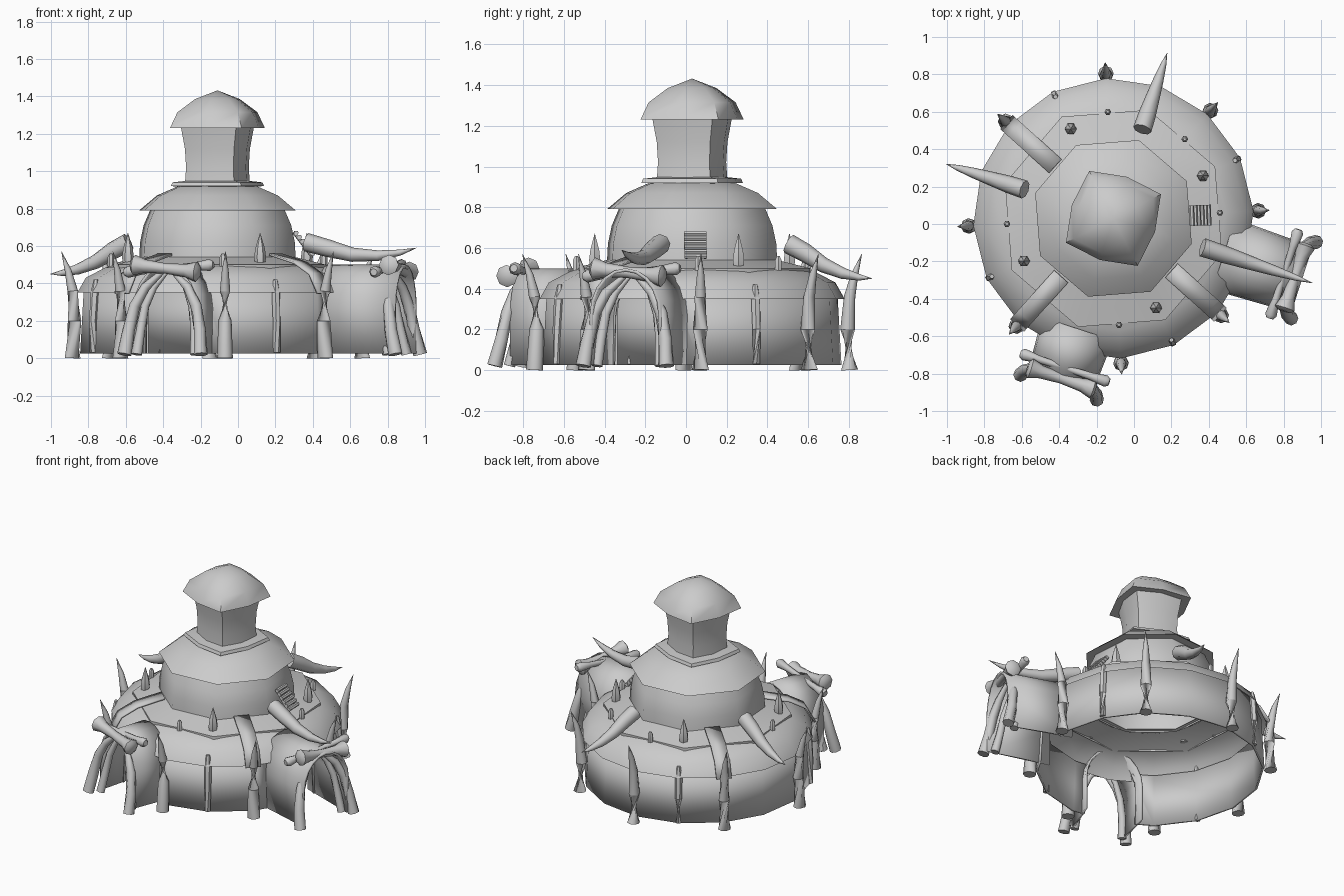
import bpy, bmesh, math
from mathutils import Vector

if "Cube" in bpy.data.objects:
    bpy.data.objects.remove(bpy.data.objects["Cube"])

CENTRE = Vector((-0.11, 0.03, 0))
mat = bpy.data.materials.new("plain grey")
mat.use_nodes = True
mat.diffuse_color = (0.6, 0.6, 0.6, 1)
mat.node_tree.nodes["Principled BSDF"].inputs["Base Color"].default_value = (0.6, 0.6, 0.6, 1)


def place(angle, dist, lat, z):
    """Point at a bearing from the hut's axis, with a sideways offset."""
    a = math.radians(angle)
    return CENTRE + Vector((dist * math.cos(a) - lat * math.sin(a),
                            dist * math.sin(a) + lat * math.cos(a), z))


def finish(name, bm, smooth=50):
    bmesh.ops.remove_doubles(bm, verts=bm.verts, dist=0.0005)
    bmesh.ops.recalc_face_normals(bm, faces=bm.faces)
    me = bpy.data.meshes.new(name)
    bm.to_mesh(me)
    bm.free()
    ob = bpy.data.objects.new(name, me)
    bpy.context.collection.objects.link(ob)
    me.materials.append(mat)
    bpy.ops.object.select_all(action='DESELECT')
    ob.select_set(True)
    bpy.context.view_layer.objects.active = ob
    bpy.ops.object.shade_smooth_by_angle(angle=math.radians(smooth))
    return ob


def loft(bm, rings, caps=False, closed=True):
    rows = [[bm.verts.new(p) for p in r] for r in rings]
    n = len(rows[0])
    for a, b in zip(rows, rows[1:]):
        for i in range(n if closed else n - 1):
            j = (i + 1) % n
            bm.faces.new((a[i], a[j], b[j], b[i]))
    if caps:
        bm.faces.new(rows[0])
        bm.faces.new(rows[-1])


def lathe(name, profile, sides, turn, ratio=1.0, smooth=50):
    """Revolve (radius, z) pairs; ratio pulls in every other corner."""
    bm = bmesh.new()
    loft(bm, [[place(turn + 360 * i / sides, r * (ratio if i % 2 else 1), 0, z)
               for i in range(sides)] for r, z in profile])
    return finish(name, bm, smooth)


def tube(name, points, radii, sides=8):
    """Tapered tube through a few points."""
    bm = bmesh.new()
    rings = []
    for i, p in enumerate(points):
        t = points[min(i + 1, len(points) - 1)] - points[max(i - 1, 0)]
        q = t.to_track_quat('Z', 'Y')
        rings.append([p + q @ Vector((radii[i] * math.cos(k * math.tau / sides),
                                      radii[i] * math.sin(k * math.tau / sides), 0))
                      for k in range(sides)])
    loft(bm, rings, caps=True)
    return finish(name, bm)


def arch(half, eave, top, steps=10):
    """Arched doorway outline as (sideways, z) pairs."""
    pts = [(half, 0.025)]
    for i in range(steps + 1):
        a = math.pi * i / steps
        pts.append((half * math.cos(a), eave + (top - eave) * math.sin(a)))
    return pts + [(-half, 0.025)]


def thicken(ob, amount):
    m = ob.modifiers.new("thickness", 'SOLIDIFY')
    m.thickness = amount
    m.offset = -1
    bpy.context.view_layer.objects.active = ob
    bpy.ops.object.modifier_apply(modifier=m.name)


# Round hut body and tiered roofs
wall = lathe("wall", [(0.735, 0.025), (0.715, 0.38)], 16, 3)
thicken(wall, 0.015)
lathe("lower_roof", [(0.75, 0.35), (0.705, 0.43), (0.6, 0.485), (0.42, 0.53)], 16, 3)
lathe("roof_ring", [(0.61, 0.48), (0.61, 0.5), (0.42, 0.545)], 8, 27)
lathe("upper_wall", [(0.44, 0.53), (0.435, 0.62), (0.415, 0.71), (0.37, 0.81)], 8, 27)
lathe("upper_roof", [(0.37, 0.79), (0.44, 0.79), (0.34, 0.87), (0.22, 0.92), (0, 0.935)], 8, 27)
lathe("chimney_collar", [(0.17, 0.915), (0.28, 0.92), (0.27, 0.94), (0.17, 0.95)], 8, 27, 0.82)
lathe("chimney", [(0.195, 0.93), (0.188, 1.02), (0.195, 1.12), (0.22, 1.24)], 8, 27, 0.85)
lathe("chimney_cap", [(0.2, 1.235), (0.285, 1.23), (0.24, 1.315), (0.135, 1.385), (0, 1.432)],
      8, 27, 0.82)

# Two arched porches, each with tusk door frames and bones above the door
for side, angle, end, door in (("front", 252, 0.88, 0.92), ("left", 342, 1.06, 1.04)):
    bm = bmesh.new()
    loft(bm, [[place(angle, d, l, z) for l, z in arch(h, 0.27, 0.5)]
              for d, h in ((0.62, 0.2), (end, 0.185))], closed=False)
    porch = finish(side + "_porch", bm)
    thicken(porch, 0.015)

    # Doorway cut through the round wall
    bm = bmesh.new()
    loft(bm, [[place(angle, d, l, z if z > 0.03 else -0.1)
               for l, z in arch(0.175, 0.26, 0.47)] for d in (0.5, 0.95)], caps=True)
    cutter = finish("cutter", bm)
    cutter.hide_render = True
    m = wall.modifiers.new("doorway", 'BOOLEAN')
    m.operation = 'DIFFERENCE'
    m.solver = 'EXACT'
    m.object = cutter
    bpy.context.view_layer.objects.active = wall
    bpy.ops.object.modifier_apply(modifier=m.name)
    bpy.data.objects.remove(cutter)

    for s, hand in ((1, "left"), (-1, "right")):
        for part, width, back, thick in (("outer", 0.215, 0, 1), ("inner", 0.165, 0.06, 0.75)):
            shape = ((1, 0.02, 0.03), (0.93, 0.15, 0), (0.8, 0.28, -0.02),
                     (0.55, 0.38, -0.04), (0.15, 0.46, -0.06))
            tube(f"{side}_door_{part}_tusk_{hand}",
                 [place(angle, door - back + o, s * width * f, z) for f, z, o in shape],
                 [r * thick for r in (0.038, 0.034, 0.03, 0.025, 0.014)])

    for part, dist, reach, thick, tilt in (("large", door - 0.02, 0.19, 0.055, -0.02),
                                           ("thin", door - 0.08, 0.25, 0.032, 0.02)):
        shape = ((-1, 0.6), (-0.92, 1), (-0.6, 0.65), (0, 0.5), (0.6, 0.65), (0.92, 1), (1, 0.6))
        tube(f"{side}_{part}_bone",
             [place(angle, dist, reach * f, 0.48 + tilt * f) for f, _ in shape],
             [thick * r for _, r in shape])

# Ring of upright tusks around the wall, with studs above them
for k in range(8):
    a = 3 + 45 * k
    tube(f"wall_tusk_{k + 1}",
         [place(a, r, 0, z) for r, z in ((0.775, 0), (0.765, 0.2), (0.775, 0.36),
                                        (0.8, 0.47), (0.835, 0.57))],
         (0.042, 0.036, 0.028, 0.018, 0.001))
    if a in (3, 48, 93, 183, 273):
        tube(f"roof_stud_{k + 1}",
             [place(a, 0.57, 0, z) for z in (0.49, 0.54, 0.56)], (0.018, 0.018, 0.008), 6)

# Slim posts on the wall and small spikes on the roof ring
for k in range(4):
    a = 25.5 + 90 * k
    if k < 4:
        tube(f"wall_post_{k + 1}",
             [place(a, r, 0, z) for r, z in ((0.735, 0.03), (0.735, 0.2), (0.725, 0.35), (0.72, 0.42))],
             (0.02, 0.022, 0.024, 0.012), 6)
    tube(f"roof_spike_{k + 1}",
         [place(a, 0.53, 0, z) for z in (0.5, 0.54, 0.59, 0.67)], (0.026, 0.032, 0.025, 0.001), 6)

# Straps laid over the lower roof
for k, a in enumerate((138, 228, 318)):
    bm = bmesh.new()
    loft(bm, [[place(a, r, -0.05, z), place(a, r, 0.05, z)]
              for r, z in ((0.42, 0.56), (0.6, 0.515), (0.71, 0.455), (0.77, 0.35))], closed=False)
    thicken(finish(f"roof_strap_{k + 1}", bm, 30), 0.012)

# Large tusks sweeping out from the roof
for k, (a, reach, lift) in enumerate(((72, 0.93, 0), (162, 0.94, 0), (342, 1.12, 0.14))):
    shape = ((0, 0.62, 0.05), (0.2, 0.575, 0.047), (0.42, 0.515, 0.038),
             (0.65, 0.475, 0.028), (0.85, 0.455, 0.016), (1, 0.45, 0.001))
    tube(f"roof_tusk_{k + 1}",
         [place(a, 0.5 + f * (reach - 0.5), 0, z + lift * f ** 1.5) for f, z, _ in shape],
         [r for _, _, r in shape])

# Slatted vent leaning on the upper wall
for k in range(6):
    f = k / 5
    tube(f"vent_slat_{k + 1}",
         [place(2, 0.42 + 0.09 * f, l, 0.67 - 0.11 * f) for l in (-0.055, 0, 0.055)],
         (0.013, 0.013, 0.013), 6)
for l in (-0.045, 0.045):
    tube("vent_rail", [place(2, d, l, z) for d, z in ((0.41, 0.67), (0.5, 0.55))], (0.008, 0.008), 6)
